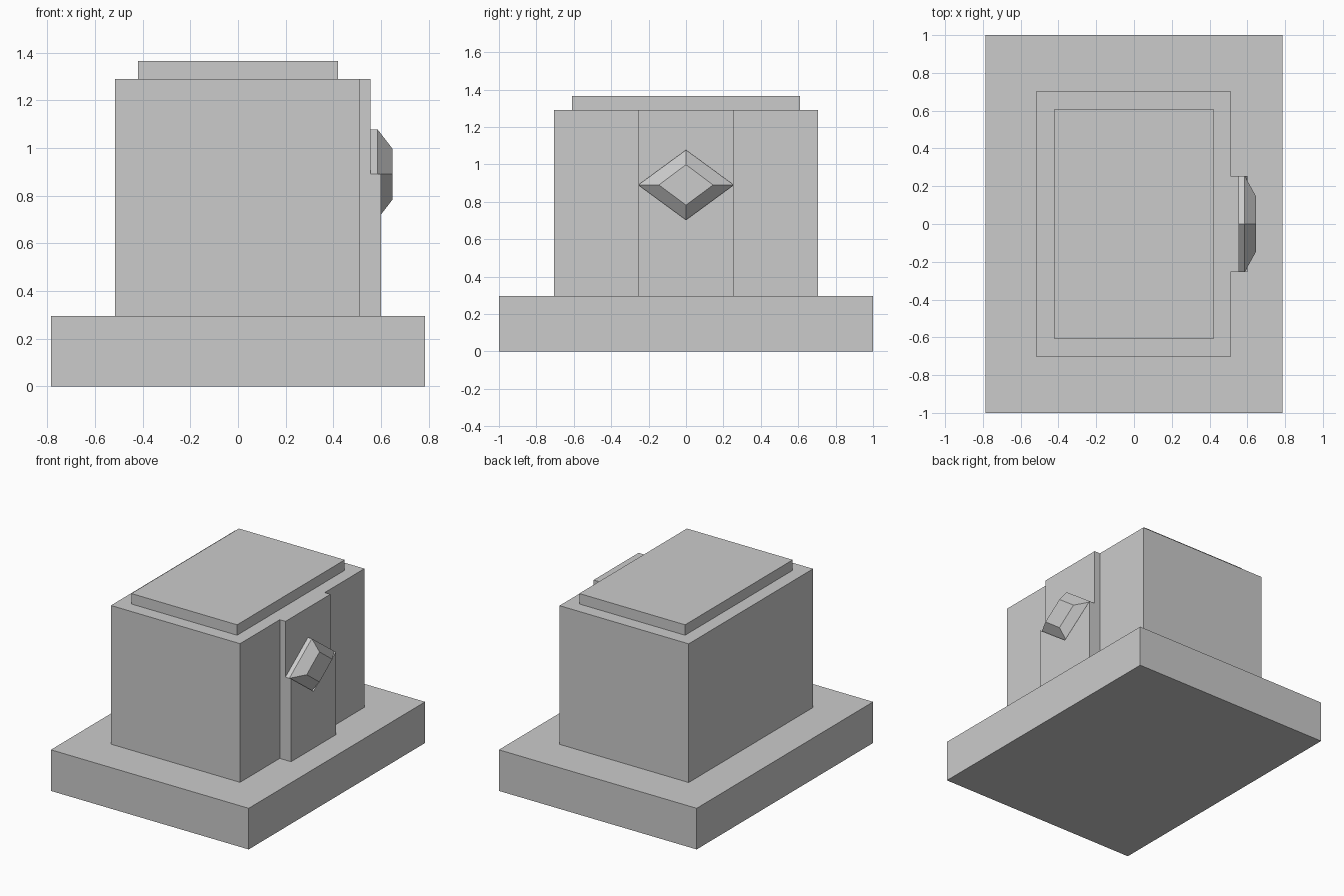
import bpy
import bmesh

cube = bpy.data.objects.get("Cube")
if cube:
    bpy.data.objects.remove(cube, do_unlink=True)

GREY = (0.6, 0.6, 0.6, 1)
stone = bpy.data.materials.new("grey stone")
stone.use_nodes = True
stone.diffuse_color = GREY
stone.node_tree.nodes["Principled BSDF"].inputs["Base Color"].default_value = GREY


def loft(name, sections):
    """Join matching rings of points into a closed solid."""
    bm = bmesh.new()
    rings = [[bm.verts.new(p) for p in ring] for ring in sections]
    for a, b in zip(rings, rings[1:]):
        for i in range(len(a)):
            j = (i + 1) % len(a)
            bm.faces.new((a[i], a[j], b[j], b[i]))
    bm.faces.new(rings[0][::-1])
    bm.faces.new(rings[-1])
    bmesh.ops.recalc_face_normals(bm, faces=bm.faces)
    mesh = bpy.data.meshes.new(name)
    bm.to_mesh(mesh)
    bm.free()
    mesh.materials.append(stone)
    obj = bpy.data.objects.new(name, mesh)
    bpy.context.collection.objects.link(obj)
    return obj


def box(name, x0, x1, half_y, z0, z1):
    ring = [(x0, -half_y), (x1, -half_y), (x1, half_y), (x0, half_y)]
    return loft(name, [[(x, y, z) for x, y in ring] for z in (z0, z1)])


def side_ring(x, outline):
    return [(x, y, z) for y, z in outline]


def diamond(half_y, half_z):
    return [(half_y, MID), (0, MID + half_z), (-half_y, MID), (0, MID - half_z)]


BASE, TOP, MID, W = 0.295, 1.29, 0.89, 0.255
RISE = 0.187

# Stacked blocks
box("base", -0.785, 0.785, 1.0, 0, BASE)
box("body", -0.515, 0.51, 0.705, BASE, TOP)
box("top_slab", -0.42, 0.42, 0.61, TOP, 1.365)

# Panel on the left side, with a thicker lower part notched for the diamond
box("side_panel", 0.51, 0.555, W, BASE, TOP)
notched = [(-W, BASE), (W, BASE), (W, MID), (0, MID - RISE), (-W, MID)]
loft("lower_panel", [side_ring(x, notched) for x in (0.555, 0.60)])

# Bevelled diamond ornament
loft("diamond_ornament", [
    side_ring(0.555, diamond(W, RISE)),
    side_ring(0.586, diamond(W, RISE)),
    side_ring(0.647, diamond(0.145, 0.108)),
])
